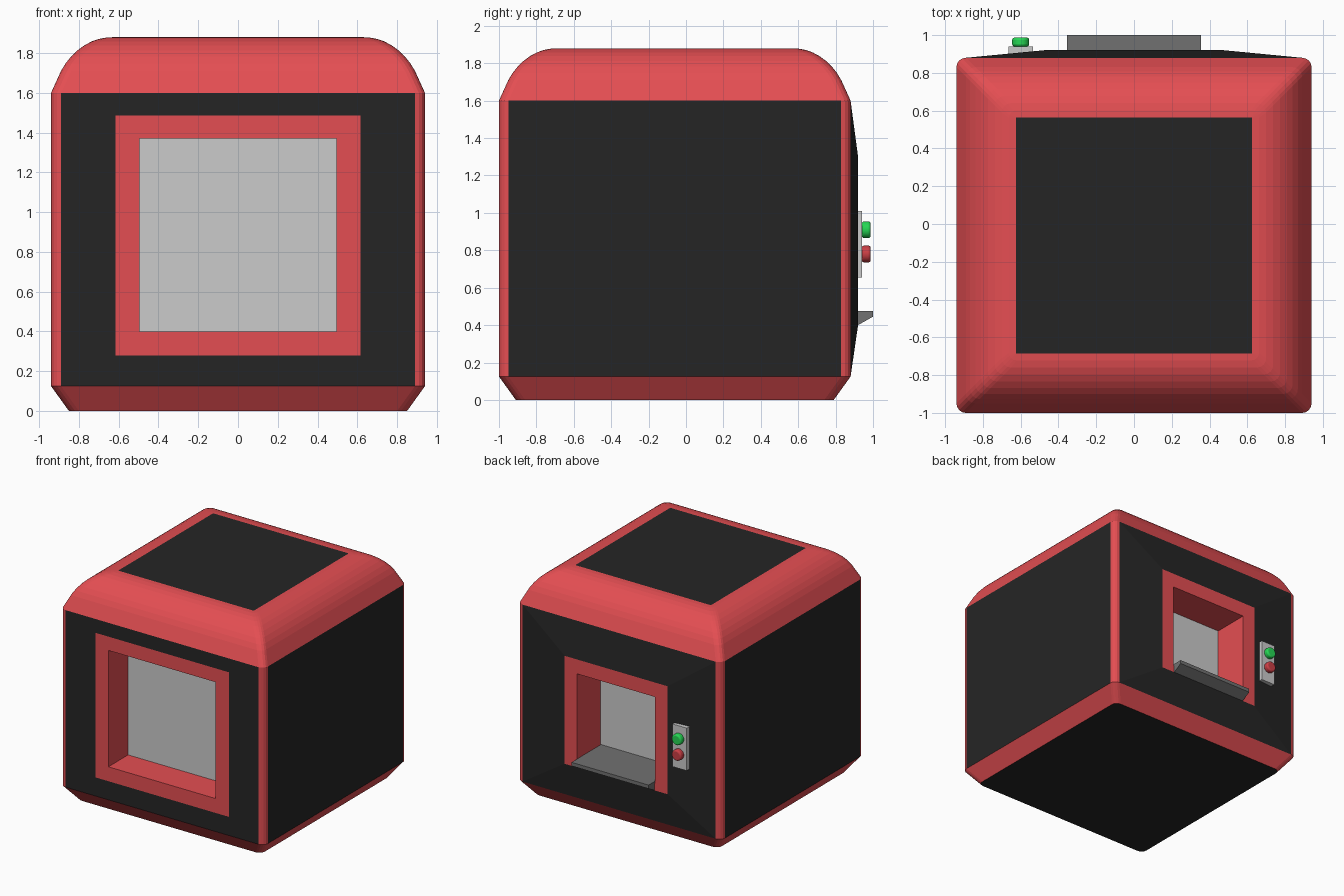
import bpy, bmesh, math

if "Cube" in bpy.data.objects:
    bpy.data.objects.remove(bpy.data.objects["Cube"])


def material(name, r, g, b):
    m = bpy.data.materials.new(name)
    m.diffuse_color = (r, g, b, 1)
    m.use_nodes = True
    m.node_tree.nodes["Principled BSDF"].inputs["Base Color"].default_value = m.diffuse_color
    return m


RED = material("red_shell", 0.775, 0.076, 0.085)
BLACK = material("black_panel", 0.0185, 0.0185, 0.0185)
GREY = material("grey_screen", 0.8, 0.8, 0.8)
DARK = material("dark_grey", 0.165, 0.165, 0.165)
GREEN = material("green_button", 0.02, 0.68, 0.09)
STOP = material("red_button", 0.6, 0.05, 0.06)


def finish(bm, name, mats):
    bmesh.ops.remove_doubles(bm, verts=bm.verts, dist=0.0005)
    bmesh.ops.recalc_face_normals(bm, faces=bm.faces)
    me = bpy.data.meshes.new(name)
    bm.to_mesh(me)
    bm.free()
    for m in mats:
        me.materials.append(m)
    ob = bpy.data.objects.new(name, me)
    bpy.context.collection.objects.link(ob)
    return ob


# Body shell: rounded-square rings stacked along an inset profile
HALF, CY, SEG, R = 0.94, -0.06, 4, 0.05
bm = bmesh.new()


def ring(inset, z, r):
    c = HALF - inset - r
    verts = []
    for k in range(4):
        a0 = k * math.pi / 2
        sx, sy = ((1, 1), (-1, 1), (-1, -1), (1, -1))[k]
        for i in range(SEG + 1):
            a = a0 + i / SEG * math.pi / 2
            verts.append(bm.verts.new((sx * c + r * math.cos(a),
                                       CY + sy * c + r * math.sin(a), z)))
    return verts


def face(verts, mat):
    bm.faces.new(verts).material_index = mat


profile = [(0.09, 0, R), (0, 0.125, R), (0, 1.6, R), (0.05, 1.71, R),
           (0.073, 1.748, R), (0.1, 1.782, R), (0.131, 1.812, R),
           (0.166, 1.838, R), (0.203, 1.858, R), (0.24, 1.871, R),
           (0.278, 1.878, 0.04), (0.315, 1.88, 0)]
rings = [ring(*p) for p in profile]
N = len(rings[0])
for j in range(len(rings) - 1):
    for i in range(N):
        side, wide = divmod(i, SEG + 1)
        is_panel = j == 1 and wide == SEG
        if is_panel and side in (0, 2):      # front and back have openings
            continue
        a, b = rings[j], rings[j + 1]
        n = (i + 1) % N
        face((a[i], a[n], b[n], b[i]), 1 if is_panel else 0)
face(rings[0], 1)
face(rings[-1], 1)


# Front and back walls: nested rectangles for panel, frame and recess
def nested(rects, mats):
    loops = [[bm.verts.new((x, y, z)) for x, z in
              ((-w, z0), (w, z0), (w, z1), (-w, z1))] for w, z0, z1, y in rects]
    for a, b, m in zip(loops, loops[1:], mats):
        for i in range(4):
            n = (i + 1) % 4
            face((a[i], a[n], b[n], b[i]), m)
    face(loops[-1], mats[-1])


nested([(0.89, 0.125, 1.6, -1.0), (0.615, 0.28, 1.485, -1.0),
        (0.495, 0.4, 1.37, -1.0), (0.495, 0.4, 1.37, -0.74)], (1, 0, 0, 2))
nested([(0.89, 0.125, 1.6, 0.88), (0.475, 0.4, 1.3, 0.92),
        (0.36, 0.46, 1.18, 0.92), (0.36, 0.46, 1.18, 0.61)], (1, 0, 0, 2))
finish(bm, "body_shell", (RED, BLACK, GREY))

# Tray: side profile extruded across the back opening
bm = bmesh.new()
pts = [(0.612, 0.475), (1.0, 0.475), (1.0, 0.445), (0.92, 0.4), (0.92, 0.462), (0.612, 0.462)]
f = bm.faces.new([bm.verts.new((-0.355, y, z)) for y, z in pts])
ext = bmesh.ops.extrude_face_region(bm, geom=[f])["geom"]
bmesh.ops.translate(bm, vec=(0.71, 0, 0),
                    verts=[v for v in ext if isinstance(v, bmesh.types.BMVert)])
bm.faces.new([v for v in bm.verts if v.co.x < 0][:6]) if not f.is_valid else None
finish(bm, "back_tray", (DARK,))

# Button plate
bpy.ops.mesh.primitive_cube_add(size=1, location=(-0.6, 0.916, 0.8325))
plate = bpy.context.object
plate.name = "button_plate"
plate.scale = (0.13, 0.05, 0.355)

# Buttons
for name, z, mat in (("green_button", 0.91, GREEN), ("red_button", 0.78, STOP)):
    bpy.ops.mesh.primitive_cylinder_add(vertices=24, radius=0.045, depth=0.047,
                                        location=(-0.6, 0.9635, z),
                                        rotation=(math.pi / 2, 0, 0))
    ob = bpy.context.object
    ob.name = name
    ob.data.materials.append(mat)
    bev = ob.modifiers.new("soft_rim", "BEVEL")
    bev.width, bev.segments = 0.012, 3
    bpy.ops.object.shade_smooth_by_angle()
